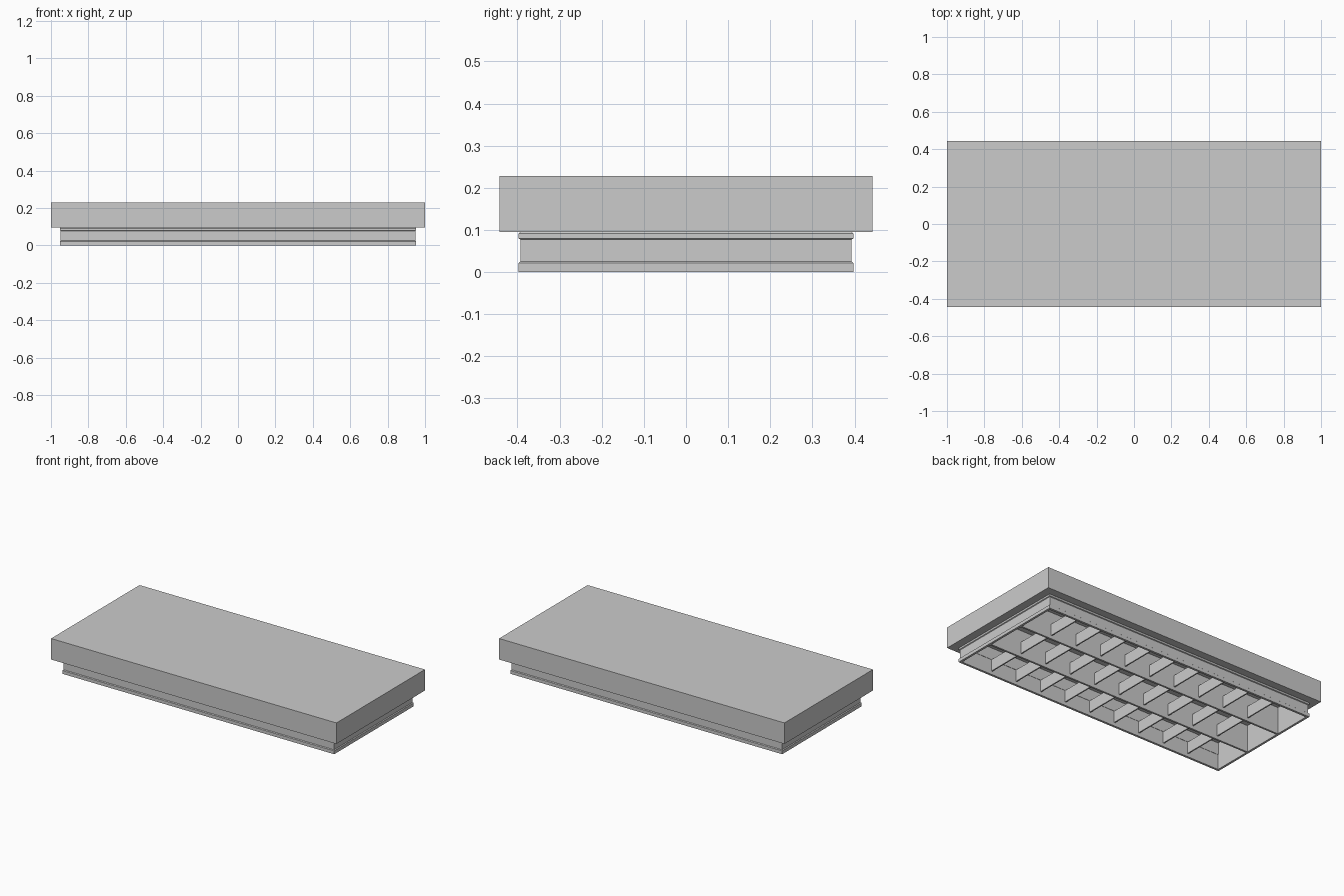
import bpy
import bmesh

old = bpy.data.objects.get("Cube")
if old:
    bpy.data.objects.remove(old, do_unlink=True)

SLAB_X, SLAB_Y, SLAB_TOP = 1.0, 0.443, 0.228
FRAME_X, FRAME_Y, FRAME_TOP = 0.953, 0.398, 0.095
DECK_Z = 0.17
WALL = 0.014

grey = bpy.data.materials.new("plain grey")
grey.use_nodes = True
colour = (0.6, 0.6, 0.6, 1)
grey.diffuse_color = colour
grey.node_tree.nodes["Principled BSDF"].inputs["Base Color"].default_value = colour


def finish(name, bm):
    bmesh.ops.recalc_face_normals(bm, faces=bm.faces)
    mesh = bpy.data.meshes.new(name)
    bm.to_mesh(mesh)
    bm.free()
    mesh.materials.append(grey)
    obj = bpy.data.objects.new(name, mesh)
    bpy.context.collection.objects.link(obj)
    return obj


def box(name, low, high):
    bm = bmesh.new()
    bmesh.ops.create_cube(bm, size=1)
    for v in bm.verts:
        v.co = [(a + b) / 2 + c * (b - a) for a, b, c in zip(low, high, v.co)]
    return finish(name, bm)


def rectangular_sweep(name, profile, half_x, half_y, closed=True):
    """Profile of (outset, height) points swept round a mitred rectangle.
    An open profile is capped at both ends."""
    bm = bmesh.new()
    rings = [[bm.verts.new((sx * (half_x + o), sy * (half_y + o), z)) for o, z in profile]
             for sx, sy in ((-1, -1), (1, -1), (1, 1), (-1, 1))]
    n = len(profile)
    for i, ring in enumerate(rings):
        after = rings[(i + 1) % 4]
        for j in range(n if closed else n - 1):
            k = (j + 1) % n
            bm.faces.new((ring[j], after[j], after[k], ring[k]))
    if not closed:
        for end in (0, -1):
            bm.faces.new([ring[end] for ring in rings])
    return finish(name, bm)


# Thick slab, hollowed underneath inside the frame
inset = FRAME_X - WALL - SLAB_X
slab = [(0, SLAB_TOP), (0, FRAME_TOP), (inset, FRAME_TOP), (inset, DECK_Z)]
rectangular_sweep("deck_slab", slab, SLAB_X, SLAB_Y, closed=False)

# Perimeter channel with lips above and below a recessed web
channel = [(0, 0), (0, 0.021), (-0.005, 0.025), (-0.005, 0.077), (0, 0.08),
           (0, 0.091), (-0.004, FRAME_TOP), (-WALL, FRAME_TOP), (-WALL, 0)]
rectangular_sweep("perimeter_frame", channel, FRAME_X, FRAME_Y)

# Two long beams dividing the underside into three bays
for side, y in (("right", -0.133), ("left", 0.133)):
    box("long_beam_" + side, (-FRAME_X + WALL, y - 0.006, 0),
        (FRAME_X - WALL, y + 0.006, DECK_Z))

# Evenly spaced cross joists
for i in range(9):
    x = (i - 4) * 0.18
    box(f"cross_joist_{i + 1}", (x - 0.004, -FRAME_Y + WALL, 0.022),
        (x + 0.004, FRAME_Y - WALL, FRAME_TOP))
